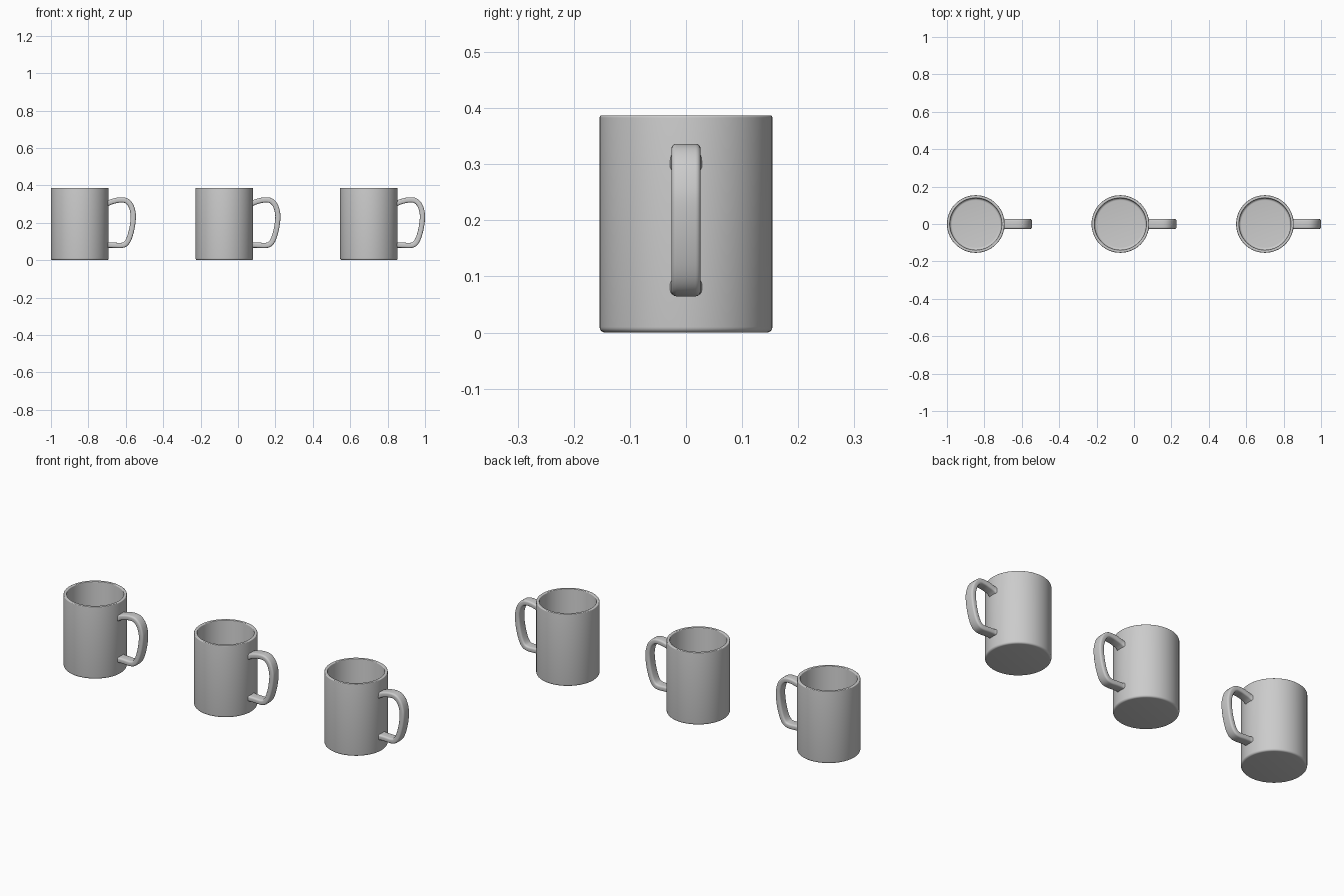
import bpy, bmesh, math
from mathutils import Vector

if "Cube" in bpy.data.objects:
    bpy.data.objects.remove(bpy.data.objects["Cube"])

CENTRES = (-0.846, -0.073, 0.700)
SEGMENTS = 64


def arc(cx, cz, r, a0, a1, n=5):
    """Points on an arc, used to round profile corners."""
    return [(cx + r * math.cos(math.radians(a0 + (a1 - a0) * i / n)),
             cz + r * math.sin(math.radians(a0 + (a1 - a0) * i / n))) for i in range(n + 1)]


def finish(bm, name):
    bmesh.ops.remove_doubles(bm, verts=bm.verts, dist=1e-5)
    bmesh.ops.recalc_face_normals(bm, faces=bm.faces)
    mesh = bpy.data.meshes.new(name)
    bm.to_mesh(mesh)
    bm.free()
    obj = bpy.data.objects.new(name, mesh)
    bpy.context.collection.objects.link(obj)
    bpy.ops.object.select_all(action='DESELECT')
    obj.select_set(True)
    bpy.context.view_layer.objects.active = obj
    bpy.ops.object.shade_smooth_by_angle(angle=math.radians(40))
    return obj


def make_cup():
    # Lathe profile: base, outer wall, rounded rim, inner wall, inner floor
    profile = [(0, 0)]
    profile += arc(0.144, 0.010, 0.010, -90, 0)
    profile += arc(0.150, 0.383, 0.004, 0, 90)
    profile += arc(0.142, 0.383, 0.004, 90, 180)
    profile += arc(0.126, 0.028, 0.012, 0, -90)
    profile += [(0, 0.016)]
    bm = bmesh.new()
    verts = [bm.verts.new((r, 0, z)) for r, z in profile]
    edges = [bm.edges.new(p) for p in zip(verts, verts[1:])]
    bmesh.ops.spin(bm, geom=verts + edges, cent=(0, 0, 0), axis=(0, 0, 1),
                   angle=math.tau, steps=SEGMENTS, use_merge=False)
    return finish(bm, "mug_cup")


def smooth_path(pts, steps=6):
    """Catmull-Rom curve through the points."""
    pts = [Vector(p) for p in pts]
    p = [2 * pts[0] - pts[1]] + pts + [2 * pts[-1] - pts[-2]]
    out = []
    for i in range(1, len(p) - 2):
        a, b, c, d = p[i - 1:i + 3]
        for s in range(steps):
            t = s / steps
            out.append(0.5 * (2 * b + (c - a) * t + (2 * a - 5 * b + 4 * c - d) * t**2
                              + (3 * b - a - 3 * c + d) * t**3))
    return out + [pts[-1]]


def make_handle():
    # Centre line in the x-z plane, from upper joint to lower joint
    path = smooth_path([(0.145, 0.303), (0.175, 0.314), (0.212, 0.322), (0.246, 0.319),
                        (0.270, 0.297), (0.283, 0.262), (0.286, 0.225), (0.279, 0.170),
                        (0.264, 0.117), (0.246, 0.088), (0.222, 0.079), (0.185, 0.080),
                        (0.145, 0.081)])
    # Rounded rectangular cross-section (width along y, thickness across the path)
    w, h, r = 0.026, 0.0140, 0.009
    section = []
    for sx, sy, a in ((1, 1, 0), (-1, 1, 90), (-1, -1, 180), (1, -1, 270)):
        section += arc(sx * (w - r), sy * (h - r), r, a, a + 90, 4)
    bm = bmesh.new()
    rings = []
    for i, p in enumerate(path):
        t = (path[min(i + 1, len(path) - 1)] - path[max(i - 1, 0)]).normalized()
        n = Vector((-t.y, t.x))
        # Slight flare where the handle meets the cup
        k = 1 + 0.18 * max(0, 1 - (p.x - 0.145) / 0.02)**2
        rings.append([bm.verts.new((p.x + n.x * v * k, u * k, p.y + n.y * v * k))
                      for u, v in section])
    m = len(section)
    for a, b in zip(rings, rings[1:]):
        for j in range(m):
            bm.faces.new((a[j], a[(j + 1) % m], b[(j + 1) % m], b[j]))
    bm.faces.new(rings[0])
    bm.faces.new(rings[-1])
    return finish(bm, "mug_handle")


# Three identical mugs in a row, sharing the same meshes
parts = [make_cup(), make_handle()]
for i, x in enumerate(CENTRES):
    for part in parts:
        obj = part
        if i:
            obj = part.copy()
            bpy.context.collection.objects.link(obj)
        obj.name = f"{part.data.name}_{i + 1}"
        obj.location.x = x
